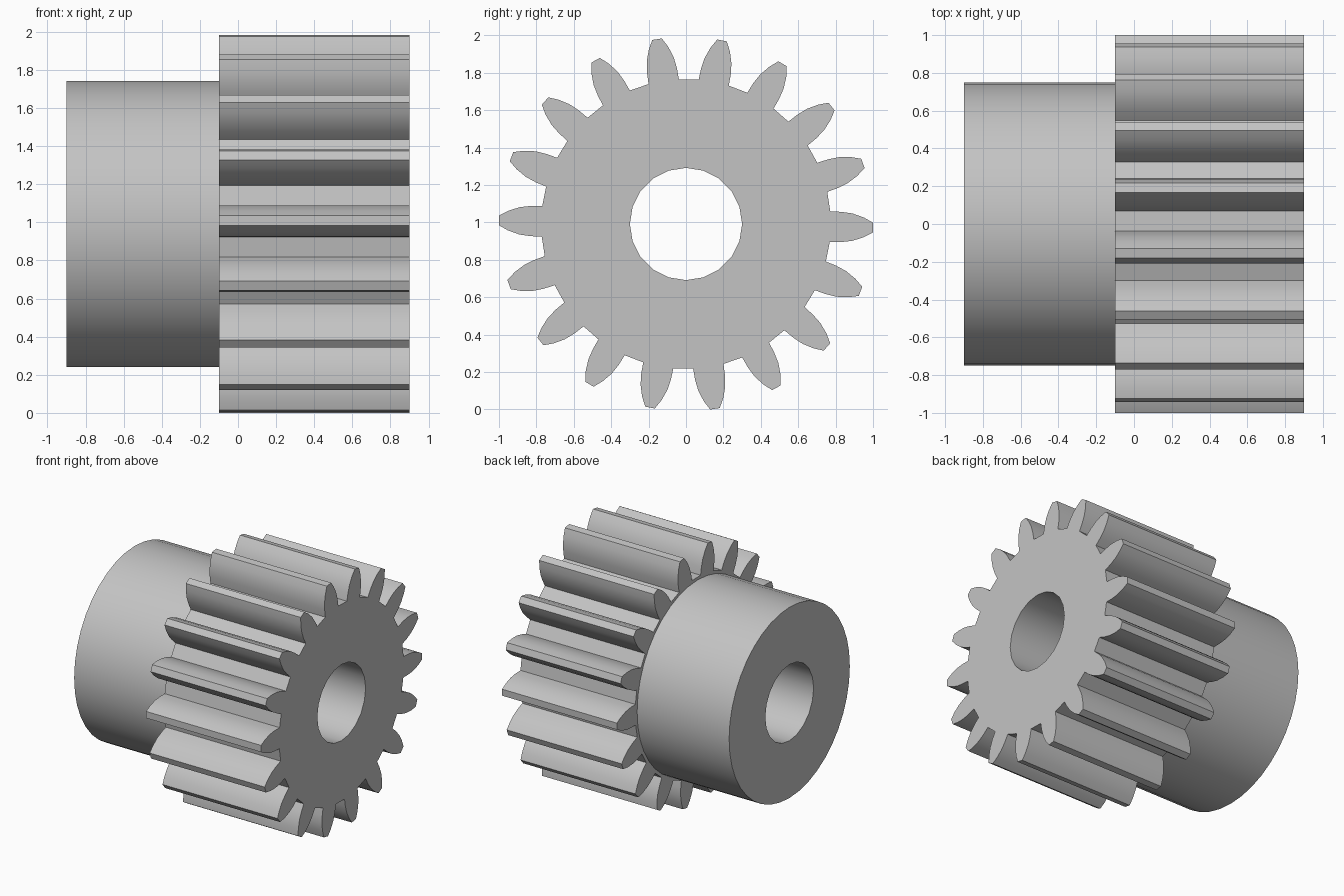
import bpy
import bmesh
from math import sin, cos, radians, pi, tau

CENTRE_Z = 0.991
TEETH = 18
PHASE = radians(-1.1)
BORE_R = 0.3
HUB_R = 0.75
# Half tooth flank: (distance from axis, half width)
FLANK = [(0.77, 0.082), (0.83, 0.081), (0.89, 0.073), (0.95, 0.053), (1.0, 0.026)]

if "Cube" in bpy.data.objects:
    bpy.data.objects.remove(bpy.data.objects["Cube"], do_unlink=True)

steel = bpy.data.materials.new("plain_grey")
steel.use_nodes = True
grey = (0.55, 0.55, 0.55, 1)
steel.diffuse_color = grey
steel.node_tree.nodes["Principled BSDF"].inputs["Base Color"].default_value = grey


def circle(radius, sides):
    return [(radius * cos(tau * i / sides), radius * sin(tau * i / sides))
            for i in range(sides)]


def gear_outline():
    tooth = [(r, -w) for r, w in FLANK] + [(r, w) for r, w in reversed(FLANK)]
    points = []
    for i in range(TEETH):
        a = PHASE + tau * i / TEETH
        points += [(u * cos(a) - v * sin(a), u * sin(a) + v * cos(a)) for u, v in tooth]
    return points


def bored_solid(name, outline, x0, x1):
    """Profile extruded along x with the round bore through it."""
    bm = bmesh.new()
    caps = [[], []]
    for points in (outline, circle(BORE_R, 20)):
        rings = []
        for cap, x in zip(caps, (x0, x1)):
            ring = [bm.verts.new((x, y, z + CENTRE_Z)) for y, z in points]
            cap += [bm.edges.new((ring[i - 1], ring[i])) for i in range(len(ring))]
            rings.append(ring)
        a, b = rings
        for i in range(len(a)):
            bm.faces.new((a[i - 1], a[i], b[i], b[i - 1]))
    # Flat end caps around the bore
    for cap in caps:
        bmesh.ops.triangle_fill(bm, edges=cap, use_beauty=True)
    bmesh.ops.recalc_face_normals(bm, faces=bm.faces)
    mesh = bpy.data.meshes.new(name)
    bm.to_mesh(mesh)
    bm.free()
    mesh.materials.append(steel)
    obj = bpy.data.objects.new(name, mesh)
    bpy.context.collection.objects.link(obj)
    bpy.ops.object.select_all(action='DESELECT')
    obj.select_set(True)
    bpy.context.view_layer.objects.active = obj
    bpy.ops.object.shade_smooth_by_angle(angle=pi / 6)
    return obj


# Toothed wheel and the plain hub beside it
bored_solid("gear_wheel", gear_outline(), -0.1, 0.9)
bored_solid("hub", circle(HUB_R, 40), -0.9, -0.1)
